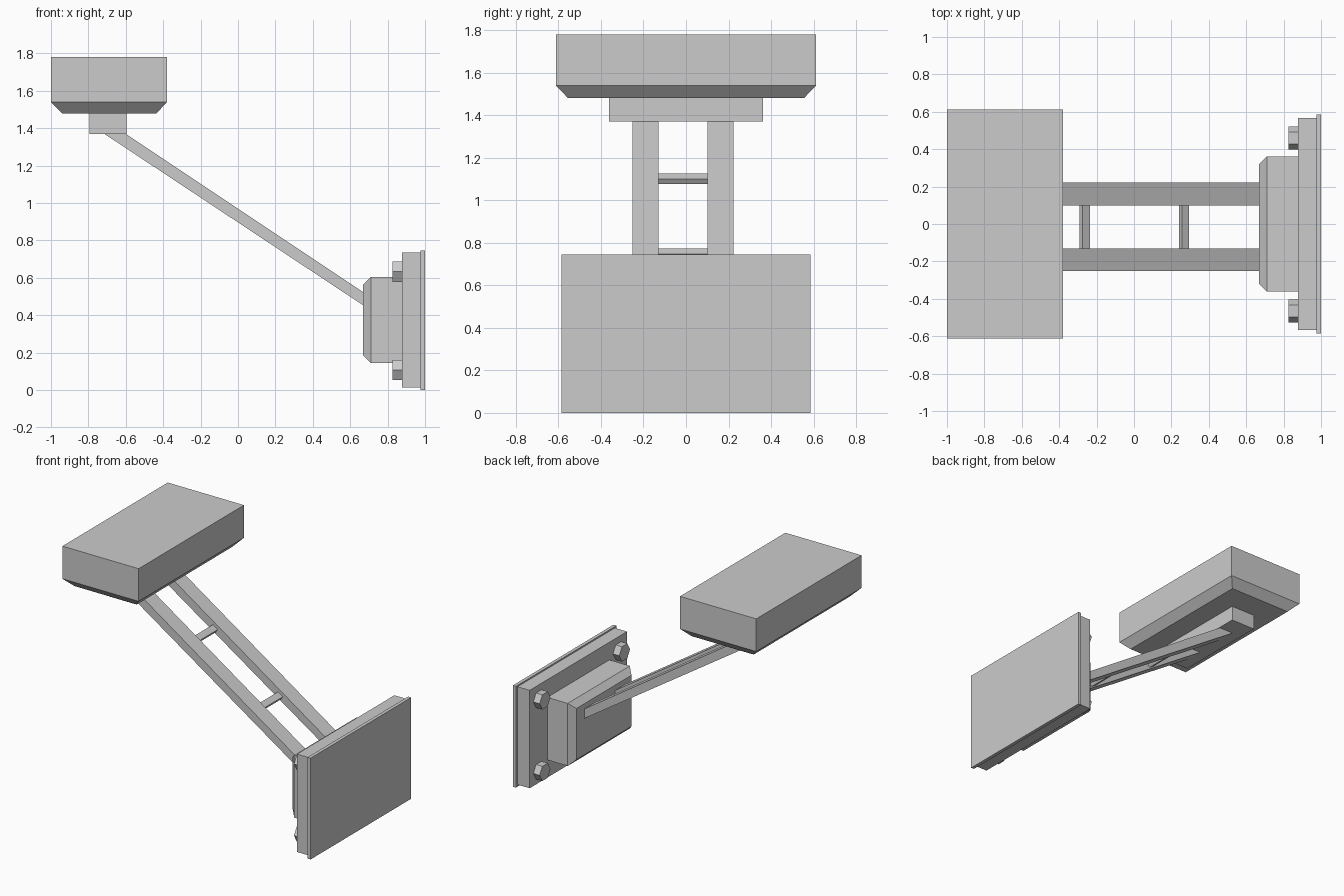
import bpy, bmesh, math
from mathutils import Matrix

if "Cube" in bpy.data.objects:
    bpy.data.objects.remove(bpy.data.objects["Cube"])


def loft(name, rings):
    """Join matching point rings into a closed solid."""
    bm = bmesh.new()
    loops = [[bm.verts.new(p) for p in r] for r in rings]
    n = len(loops[0])
    for a, b in zip(loops, loops[1:]):
        for i in range(n):
            j = (i + 1) % n
            bm.faces.new((a[i], a[j], b[j], b[i]))
    bm.faces.new(loops[0])
    bm.faces.new(loops[-1])
    bmesh.ops.recalc_face_normals(bm, faces=bm.faces)
    me = bpy.data.meshes.new(name)
    bm.to_mesh(me)
    bm.free()
    ob = bpy.data.objects.new(name, me)
    bpy.context.collection.objects.link(ob)
    return ob


def rect_z(z, x0, x1, y):
    return [(x0, -y, z), (x1, -y, z), (x1, y, z), (x0, y, z)]


def rect_x(x, y, z0, z1):
    return [(x, -y, z0), (x, y, z0), (x, y, z1), (x, -y, z1)]


def prism_y(name, profile, y0, y1):
    return loft(name, [[(x, y, z) for x, z in profile] for y in (y0, y1)])


# Head with chamfered underside, and its mounting block
loft("head", [rect_z(1.48, -0.94, -0.435, 0.555),
              rect_z(1.54, -1.0, -0.38, 0.612),
              rect_z(1.78, -1.0, -0.38, 0.612)])
loft("head_mount", [rect_z(1.37, -0.793, -0.595, 0.363),
                    rect_z(1.48, -0.793, -0.595, 0.363)])

# Wall plates and chamfered base block
loft("back_sheet", [rect_x(0.975, 0.585, 0, 0.745), rect_x(1.0, 0.585, 0, 0.745)])
loft("wall_plate", [rect_x(0.876, 0.566, 0.015, 0.735), rect_x(0.975, 0.566, 0.015, 0.735)])
loft("base_block", [rect_x(0.668, 0.32, 0.187, 0.563),
                    rect_x(0.71, 0.361, 0.145, 0.605),
                    rect_x(0.876, 0.361, 0.145, 0.605)])

# Sloping arm rails, ends buried in the blocks
SLOPE = -0.665
rail = [(-0.645, 1.40), (-0.76, 1.40), (0.70, 0.433), (0.70, 0.503)]
for side, y0, y1 in (("front", -0.252, -0.13), ("back", 0.10, 0.223)):
    prism_y("arm_rail_" + side, rail, y0, y1)

# Rungs between the rails, tilted with the arm
ang = math.atan(SLOPE)
c, s = math.cos(ang), math.sin(ang)
for i, (cx, cz) in enumerate(((-0.2625, 1.10), (0.2675, 0.748))):
    corners = [(-0.0235, -0.0145), (0.0235, -0.0145), (0.0235, 0.0145), (-0.0235, 0.0145)]
    prism_y(f"rung_{i + 1}", [(cx + u * c - v * s, cz + u * s + v * c) for u, v in corners],
            -0.135, 0.105)

# Hexagonal bolt heads at the plate corners
for y in (-0.465, 0.46):
    for z in (0.107, 0.633):
        loft("bolt_head", [[(x, y + 0.0625 * math.cos(k * math.pi / 3),
                             z + 0.0625 * math.sin(k * math.pi / 3)) for k in range(6)]
                           for x in (0.825, 0.88)])
